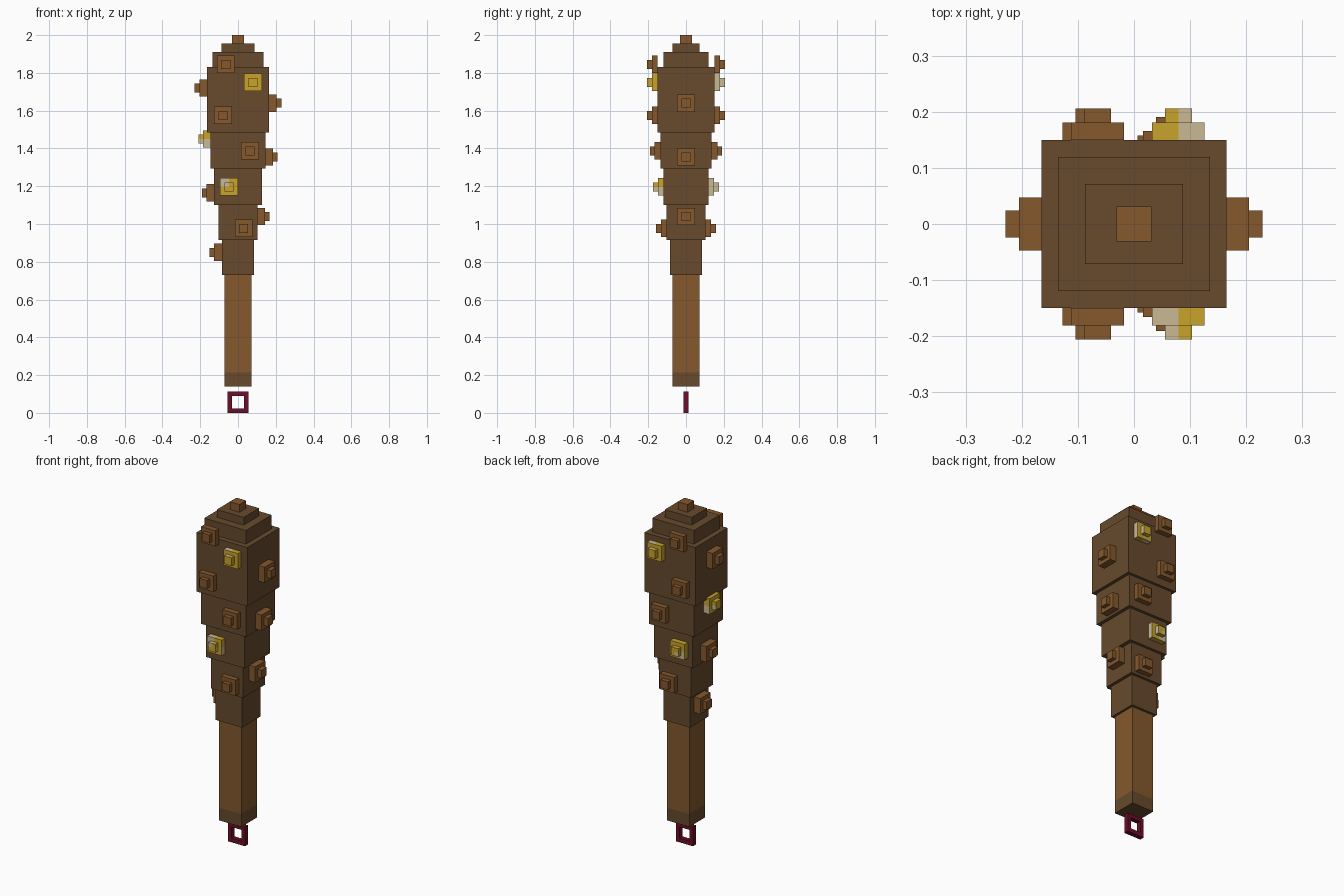
import bpy, bmesh, math
from mathutils import Matrix, Vector

if "Cube" in bpy.data.objects:
    bpy.data.objects.remove(bpy.data.objects["Cube"], do_unlink=True)


def material(name, rgb):
    lin = [((c / 255 + 0.055) / 1.055) ** 2.4 for c in rgb] + [1.0]
    m = bpy.data.materials.new(name)
    m.use_nodes = True
    m.diffuse_color = lin
    m.node_tree.nodes["Principled BSDF"].inputs["Base Color"].default_value = lin
    return m


DARK = material("dark wood", (103, 74, 45))
LIGHT = material("light wood", (133, 88, 45))
GOLD = material("gold", (200, 163, 44))
CREAM = material("pale cream", (201, 186, 146))
MAROON = material("maroon", (108, 14, 40))


def add_box(bm, lo, hi):
    """Axis-aligned box between two corners; returns its geometry."""
    lo, hi = Vector(lo), Vector(hi)
    m = Matrix.Translation((lo + hi) / 2) @ Matrix.Diagonal((*(hi - lo), 1))
    return bmesh.ops.create_cube(bm, size=1, matrix=m)["verts"]


def finish(name, bm, mats):
    me = bpy.data.meshes.new(name)
    bm.to_mesh(me)
    bm.free()
    for m in mats:
        me.materials.append(m)
    ob = bpy.data.objects.new(name, me)
    bpy.context.collection.objects.link(ob)
    return ob


def block(name, hx, hy, z0, z1, mat):
    bm = bmesh.new()
    add_box(bm, (-hx, -hy, z0), (hx, hy, z1))
    return finish(name, bm, [mat])


# Grip, club head tiers and cap
block("grip_end", 0.072, 0.072, 0.14, 0.215, DARK)
block("grip", 0.072, 0.072, 0.215, 0.73, LIGHT)
tiers = [(0.086, 0.086, 0.73, 0.915), (0.104, 0.102, 0.915, 1.10),
         (0.126, 0.118, 1.10, 1.295), (0.146, 0.135, 1.295, 1.485),
         (0.165, 0.150, 1.485, 1.83), (0.135, 0.119, 1.83, 1.91),
         (0.087, 0.071, 1.91, 1.955)]
for i, t in enumerate(tiers):
    block(f"head_tier_{i + 1}", *t, DARK)
block("top_knob", 0.031, 0.031, 1.955, 2.0, LIGHT)

# Square hanging ring: outer square, inset, hole removed, given thickness
bm = bmesh.new()
rim = []
for hx, z0, z1 in ((0.055, 0.0, 0.112), (0.032, 0.024, 0.09)):
    rim.append([bm.verts.new((x, -0.014, z)) for x, z in
                ((-hx, z0), (hx, z0), (hx, z1), (-hx, z1))])
for i in range(4):
    j = (i + 1) % 4
    bm.faces.new((rim[0][i], rim[0][j], rim[1][j], rim[1][i]))
ext = bmesh.ops.extrude_face_region(bm, geom=bm.faces[:])["geom"]
for v in ext:
    if isinstance(v, bmesh.types.BMVert):
        v.co.y = 0.014
bmesh.ops.recalc_face_normals(bm, faces=bm.faces[:])
finish("hanging_ring", bm, [MAROON])

# Studs are made facing the front, then turned to their side
SIDE_AXES = {"out": (0, -1, 0), "left": (-1, 0, 0), "right": (1, 0, 0),
             "top": (0, 0, 1), "bottom": (0, 0, -1)}


def stud(name, angle, u, z, surface, base, tip, cream=None):
    bm = bmesh.new()
    add_box(bm, (-0.047, -surface - base, -0.046), (0.047, -surface, 0.046))
    add_box(bm, (-0.024, -surface - base - tip, -0.024), (0.024, -surface - base, 0.024))
    mats = [LIGHT]
    if cream is not None:
        # Gold stud: cut into quarters, pale patches chosen by side and quarter
        mats = [GOLD, CREAM]
        for no in ((1, 0, 0), (0, 0, 1)):
            bmesh.ops.bisect_plane(bm, geom=bm.verts[:] + bm.edges[:] + bm.faces[:],
                                   plane_co=(0, 0, 0), plane_no=no)
        bm.normal_update()
        for f in bm.faces:
            c = f.calc_center_median()
            for side, su, sv in cream:
                if (f.normal.dot(Vector(SIDE_AXES[side])) > 0.9
                        and c.x * su >= 0 and c.z * sv >= 0):
                    f.material_index = 1
    bmesh.ops.transform(bm, verts=bm.verts[:], matrix=Matrix.Rotation(angle, 4, "Z")
                        @ Matrix.Translation((u, 0, z)))
    finish(name, bm, mats)


# Front and back studs share positions: x, z, surface depth, cream front, cream back
face_studs = [
    (-0.065, 1.845, 0.150, None, None),
    (0.079, 1.750, 0.150, [("top", -1, 0)],
     [("top", -1, 0), ("left", 0, 0), ("bottom", 1, 0)]),
    (-0.080, 1.575, 0.150, None, None),
    (0.063, 1.387, 0.135, None, None),
    (-0.048, 1.197, 0.118, [("out", -1, 1), ("right", 0, -1), ("top", -1, 0)],
     [("out", 1, -1), ("left", 0, 0)]),
    (0.030, 0.977, 0.102, None, None)]
for i, (x, z, d, cf, cb) in enumerate(face_studs):
    stud(f"front_stud_{i + 1}", 0, x, z, d, 0.031, 0.025, cf)
    stud(f"back_stud_{i + 1}", math.pi, -x, z, d, 0.031, 0.025, cb)

# Side studs: z, surface depth, cream patches
for i, (z, d) in enumerate([(1.64, 0.165), (1.355, 0.146), (1.04, 0.104)]):
    stud(f"left_stud_{i + 1}", math.pi / 2, 0, z, d, 0.04, 0.024)
pale = [("right", 0, -1), ("left", 0, -1)]
for i, (z, d, c) in enumerate([(1.72, 0.165, None), (1.45, 0.146, pale),
                               (1.165, 0.126, None), (0.85, 0.086, None)]):
    stud(f"right_stud_{i + 1}", -math.pi / 2, 0, z, d, 0.04, 0.024, c)
